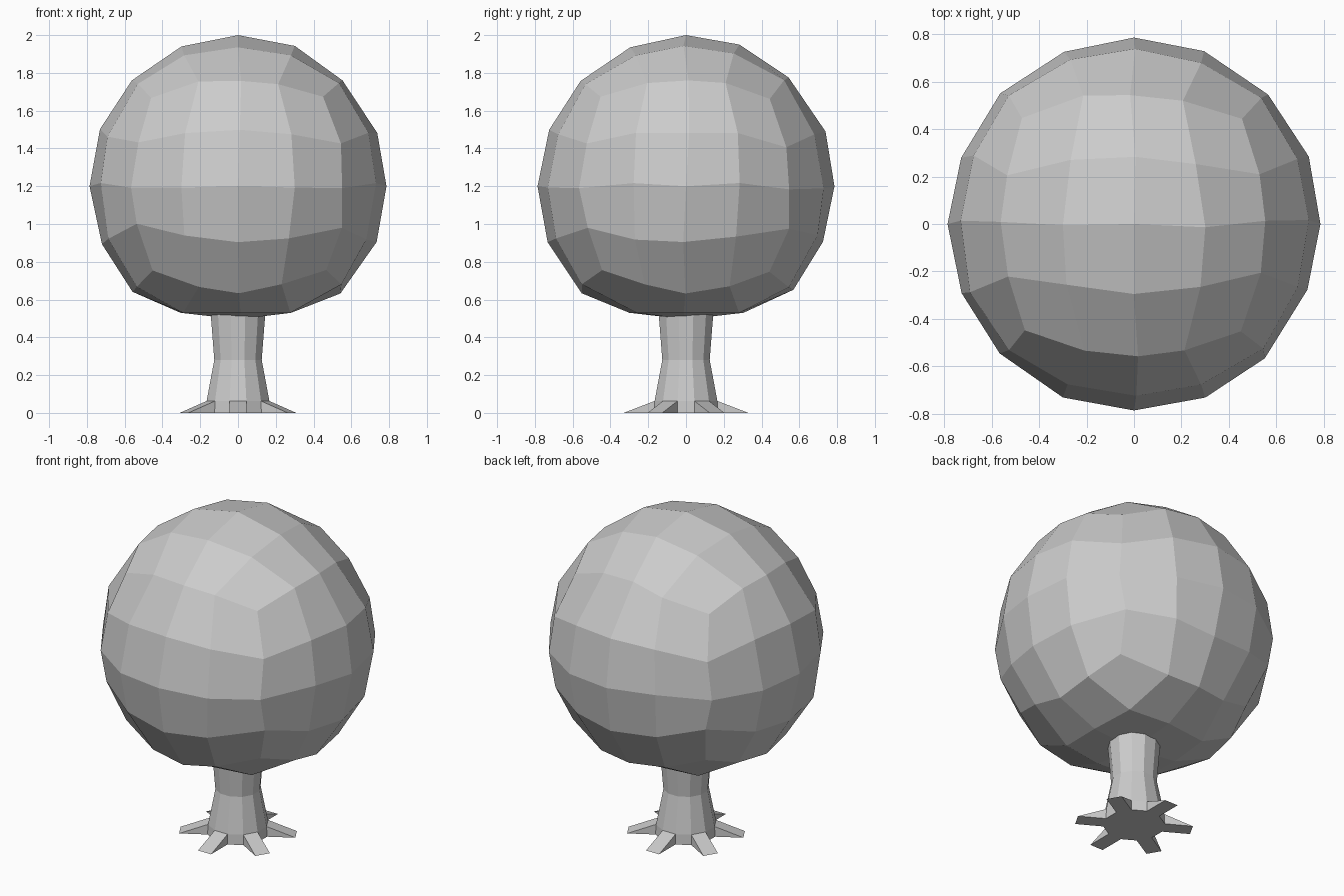
import bpy, bmesh, math, random
from mathutils import Vector

if "Cube" in bpy.data.objects:
    bpy.data.objects.remove(bpy.data.objects["Cube"])

random.seed(4)


def finish(bm, name):
    bmesh.ops.recalc_face_normals(bm, faces=bm.faces[:])
    mesh = bpy.data.meshes.new(name)
    bm.to_mesh(mesh)
    bm.free()
    obj = bpy.data.objects.new(name, mesh)
    bpy.context.collection.objects.link(obj)
    return obj


# Foliage: cube with a 4x4 grid per side, pushed out to a slightly uneven ball
bm = bmesh.new()
bmesh.ops.create_cube(bm, size=2)
bmesh.ops.subdivide_edges(bm, edges=bm.edges[:], cuts=3, use_grid_fill=True)
for v in bm.verts:
    d = Vector([math.copysign(0.4, c) if 0.1 < abs(c) < 0.9 else c for c in v.co])
    d.normalize()
    p = d * 0.786
    # keep the extreme points and the silhouette calm, roughen the rest
    if sum(abs(c) < 0.01 for c in d) < 2:
        p += Vector([random.uniform(-0.018, 0.018) for _ in range(3)])
        p = p.normalized() * (0.786 + random.uniform(-0.006, 0.006))
    if p.z > 0:
        p.z *= 0.8 / 0.786
    elif d.z < -0.8:
        p.z = -0.67 - 0.035 * (d.z < -0.99)
    v.co = p + Vector((0, 0, 1.2))
finish(bm, "foliage")

# Trunk: twelve-sided rings, waisted in the middle
SIDES = 12


def ring(bm, r, z):
    pts = []
    for i in range(SIDES):
        a = math.radians(-105 + 30 * i)
        pts.append(bm.verts.new((r * math.cos(a), r * math.sin(a), z)))
    return pts


bm = bmesh.new()
rings = [ring(bm, r, z) for r, z in ((0.175, 0), (0.172, 0.063), (0.13, 0.28), (0.15, 0.53))]
for k in range(3):
    for i in range(SIDES):
        if k == 0 and i % 2 == 0:
            continue
        j = (i + 1) % SIDES
        bm.faces.new((rings[k][i], rings[k][j], rings[k + 1][j], rings[k + 1][i]))
bm.faces.new(rings[0])

# Roots: six flat wedges on alternate trunk sides
for i in range(0, SIDES, 2):
    a = math.radians(-90 + 30 * i)
    out, side = Vector((math.cos(a), math.sin(a), 0)), Vector((-math.sin(a), math.cos(a), 0))
    t0, t1 = (bm.verts.new(out * 0.33 + side * s) for s in (-0.045, 0.045))
    b0, b1 = rings[0][i], rings[0][i + 1]
    u0, u1 = rings[1][i], rings[1][i + 1]
    bm.faces.new((t0, t1, u1, u0))
    bm.faces.new((b0, t0, u0))
    bm.faces.new((b1, u1, t1))
    bm.faces.new((b0, b1, t1, t0))
finish(bm, "trunk_with_roots")
